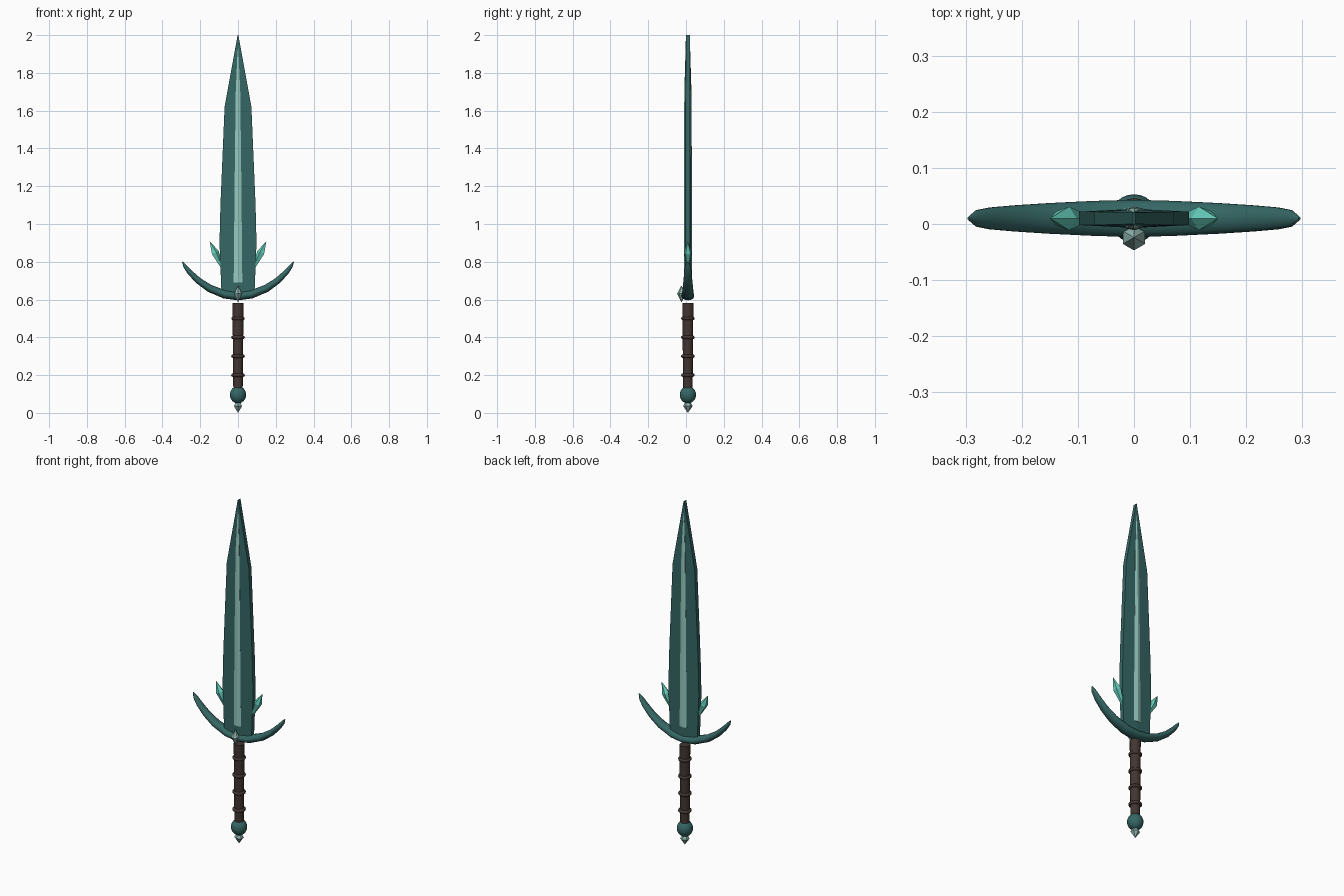
import bpy
import bmesh
import math
from mathutils import Vector

if "Cube" in bpy.data.objects:
    bpy.data.objects.remove(bpy.data.objects["Cube"], do_unlink=True)

Y = 0.01  # depth of the sword's middle plane


def material(name, rgb):
    m = bpy.data.materials.new(name)
    m.use_nodes = True
    m.diffuse_color = (*rgb, 1)
    m.node_tree.nodes["Principled BSDF"].inputs["Base Color"].default_value = (*rgb, 1)
    return m


TEAL = material("dark teal", (0.035, 0.135, 0.128))
PALE = material("pale teal", (0.30, 0.58, 0.52))
CRYSTAL = material("bright crystal", (0.13, 0.62, 0.50))
GEM = material("grey gem", (0.28, 0.46, 0.43))
LEATHER = material("brown leather", (0.055, 0.036, 0.031))


def loft(name, rings, mat, smooth=False):
    """Skin a list of equal-length point rings and cap both ends."""
    bm = bmesh.new()
    rows = [[bm.verts.new(p) for p in ring] for ring in rings]
    n = len(rows[0])
    for a, b in zip(rows, rows[1:]):
        for i in range(n):
            j = (i + 1) % n
            bm.faces.new((a[i], a[j], b[j], b[i]))
    bm.faces.new(rows[0][::-1])
    bm.faces.new(rows[-1])
    bmesh.ops.remove_doubles(bm, verts=bm.verts, dist=0.0002)
    bmesh.ops.recalc_face_normals(bm, faces=bm.faces)
    mesh = bpy.data.meshes.new(name)
    bm.to_mesh(mesh)
    bm.free()
    ob = bpy.data.objects.new(name, mesh)
    bpy.context.collection.objects.link(ob)
    mesh.materials.append(mat)
    if smooth:
        bpy.ops.object.select_all(action='DESELECT')
        ob.select_set(True)
        bpy.context.view_layer.objects.active = ob
        bpy.ops.object.shade_smooth_by_angle(angle=math.radians(40))
    return ob


def ellipse(center, u, v, n, turn=0):
    c, u, v = Vector(center), Vector(u), Vector(v)
    angles = [turn + math.tau * i / n for i in range(n)]
    return [c + u * math.cos(a) + v * math.sin(a) for a in angles]


def turned(name, profile, mat, n, smooth=False, y=Y):
    """Lathe a (radius, height) profile about an upright axis."""
    rings = [ellipse((0, y, z), (r, 0, 0), (0, r, 0), n, math.pi / 2) for r, z in profile]
    return loft(name, rings, mat, smooth)


# Blade: flat-edged bar with a shallow middle ridge
def blade_ring(z, w, edge, ridge):
    return [(-w, Y - edge, z), (0, Y - ridge, z), (w, Y - edge, z),
            (w, Y + edge, z), (0, Y + ridge, z), (-w, Y + edge, z)]


loft("blade", [blade_ring(0.62, 0.087, 0.012, 0.017), blade_ring(0.9, 0.098, 0.012, 0.017),
               blade_ring(1.1, 0.093, 0.012, 0.017), blade_ring(1.62, 0.071, 0.012, 0.015),
               blade_ring(2.0, 0.002, 0.010, 0.011)], TEAL)

# Pale central rib, showing on both faces
rib = [(0.69, 0.023, 0.021), (1.3, 0.017, 0.021), (1.7, 0.012, 0.019), (1.93, 0.002, 0.012)]
loft("blade_rib", [blade_ring(z, w, 0.016 if z < 1.9 else 0.011, d) for z, w, d in rib], PALE)

# Guard: two upswept horns in one sweep
half = [(0, 0.618, 0.022, 0.034), (0.07, 0.627, 0.022, 0.032), (0.15, 0.659, 0.020, 0.028),
        (0.21, 0.700, 0.017, 0.024), (0.255, 0.744, 0.014, 0.020),
        (0.28, 0.776, 0.010, 0.015), (0.295, 0.80, 0.002, 0.003)]
path = [(-x, z, a, b) for x, z, a, b in half[:0:-1]] + half
guard = []
for i, (x, z, thick, deep) in enumerate(path):
    before, after = path[max(i - 1, 0)], path[min(i + 1, len(path) - 1)]
    t = Vector((after[0] - before[0], 0, after[1] - before[1])).normalized()
    side = Vector((-t.z, 0, t.x))
    guard.append(ellipse((x, Y, z), side * thick, (0, deep, 0), 14))
loft("guard", guard, TEAL, True)

# Crystals beside the blade
for side, name in ((1, "left_crystal"), (-1, "right_crystal")):
    low, tip = Vector((side * 0.083, Y, 0.765)), Vector((side * 0.15, Y, 0.908))
    axis = (tip - low).normalized()
    across = Vector((axis.z, 0, -axis.x))
    rings = [ellipse(low.lerp(tip, t), across * r, (0, r, 0), 5, math.pi if side > 0 else 0)
             for t, r in ((0, 0.006), (0.58, 0.022), (1, 0.00005))]
    loft(name, rings, CRYSTAL)

# Gem on the front of the guard
turned("guard_gem", [(0.00005, 0.585), (0.023, 0.632), (0.00005, 0.675)], GEM, 6, y=-0.024)

# Grip with raised bands
turned("grip", [(0.025, 0.13), (0.027, 0.3), (0.029, 0.582)], LEATHER, 16, True)
for k in range(4):
    z = 0.2 + 0.1 * k
    arc = [(0.027 + 0.009 * math.sin(a), z - 0.009 * math.cos(a))
           for a in (math.pi * i / 6 for i in range(7))]
    turned(f"grip_band_{k + 1}", arc, LEATHER, 20, True)

# Pommel ball and its pointed end gem
ball = [(max(0.043 * math.sin(a), 0.00005), 0.096 - 0.046 * math.cos(a))
        for a in (math.pi * i / 12 for i in range(13))]
turned("pommel", ball, TEAL, 24, True)
turned("pommel_gem", [(0.00005, 0.0), (0.025, 0.036), (0.012, 0.06)], GEM, 6)
